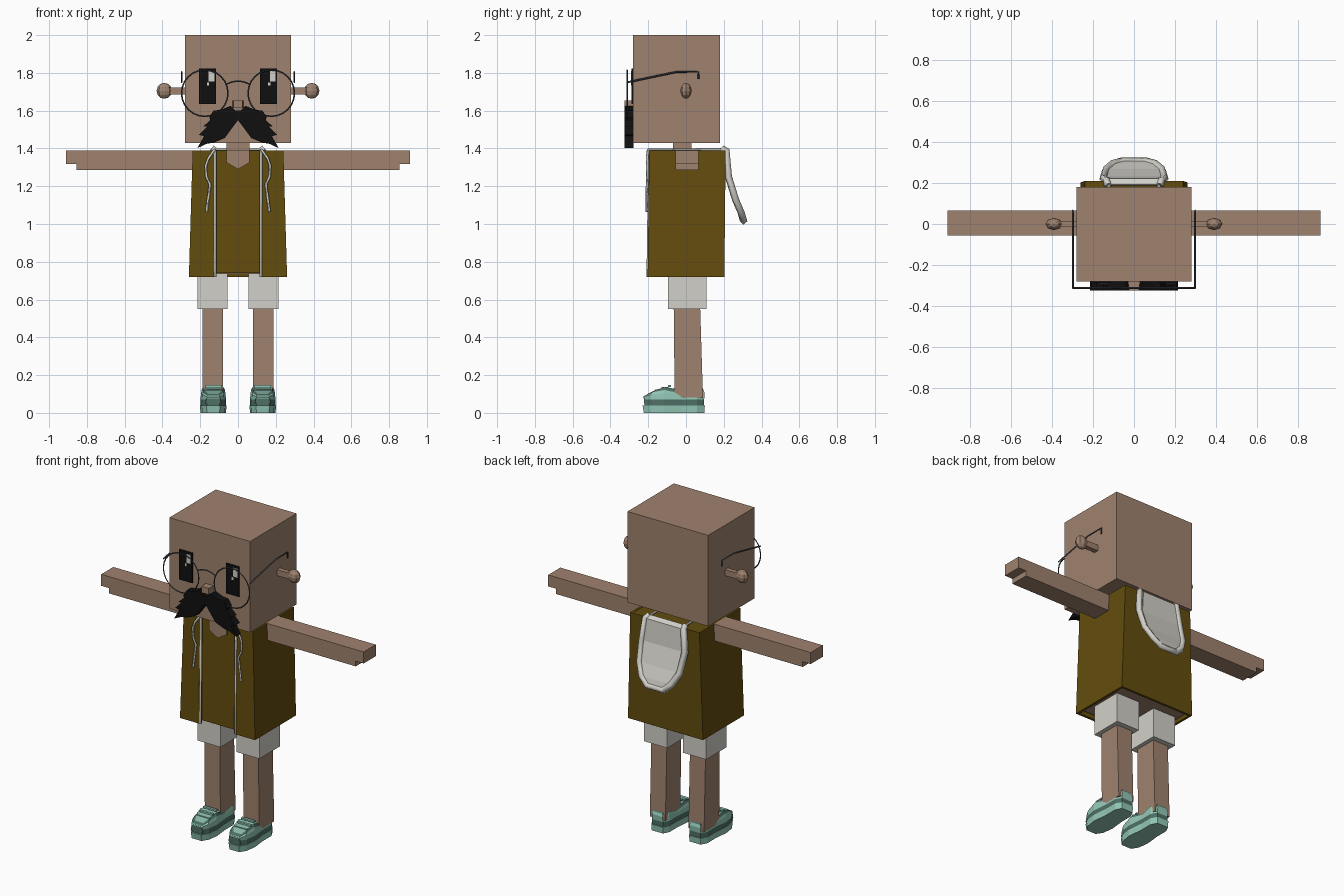
import bpy
import bmesh
import math
from mathutils import Matrix

cube = bpy.data.objects.get("Cube")
if cube:
    bpy.data.objects.remove(cube, do_unlink=True)


def material(name, rgb):
    m = bpy.data.materials.new(name)
    m.use_nodes = True
    m.diffuse_color = (*rgb, 1)
    m.node_tree.nodes["Principled BSDF"].inputs["Base Color"].default_value = (*rgb, 1)
    return m


SKIN = material("skin tan", (0.35, 0.225, 0.156))
OLIVE = material("olive brown", (0.125, 0.073, 0.004))
WHITE = material("off white", (0.64, 0.63, 0.58))
TRIM = material("trim grey", (0.42, 0.42, 0.40))
MINT = material("mint", (0.29, 0.57, 0.47))
TEAL = material("dark teal", (0.075, 0.16, 0.13))
BLACK = material("black", (0.005, 0.005, 0.005))
METAL = material("dark metal", (0.06, 0.07, 0.085))


def finish(name, bm, *mats):
    bmesh.ops.recalc_face_normals(bm, faces=bm.faces)
    me = bpy.data.meshes.new(name)
    bm.to_mesh(me)
    bm.free()
    ob = bpy.data.objects.new(name, me)
    bpy.context.collection.objects.link(ob)
    for m in mats:
        me.materials.append(m)
    return ob


def loft(name, rings, mats, caps=(True, True), rule=None):
    """Join closed rings of points; rule gives the material of each band."""
    bm = bmesh.new()
    vs = [[bm.verts.new(p) for p in r] for r in rings]
    n = len(rings[0])
    for k in range(len(vs) - 1):
        for i in range(n):
            j = (i + 1) % n
            f = bm.faces.new((vs[k][i], vs[k][j], vs[k + 1][j], vs[k + 1][i]))
            f.material_index = rule(k) if rule else 0
    if caps[0]:
        bm.faces.new(vs[0])
    if caps[1]:
        bm.faces.new(vs[-1]).material_index = rule(len(vs)) if rule else 0
    return finish(name, bm, *mats)


def rect(x0, x1, y0, y1, z):
    return [(x0, y0, z), (x1, y0, z), (x1, y1, z), (x0, y1, z)]


def box(name, x, y, z, mat):
    return loft(name, [rect(*x, *y, z[0]), rect(*x, *y, z[1])], [mat])


def front_prism(name, pts, y0, y1, mat):
    return loft(name, [[(x, y, z) for x, z in pts] for y in (y0, y1)], [mat])


def tube(name, pts, radius, mat, closed=False, sides=2):
    cu = bpy.data.curves.new(name, "CURVE")
    cu.dimensions = "3D"
    cu.bevel_depth = radius
    cu.bevel_resolution = sides - 2
    cu.use_fill_caps = True
    sp = cu.splines.new("POLY")
    sp.points.add(len(pts) - 1)
    for p, co in zip(sp.points, pts):
        p.co = (*co, 1)
    sp.use_cyclic_u = closed
    cu.materials.append(mat)
    ob = bpy.data.objects.new(name, cu)
    bpy.context.collection.objects.link(ob)
    bpy.ops.object.select_all(action="DESELECT")
    ob.select_set(True)
    bpy.context.view_layer.objects.active = ob
    bpy.ops.object.convert(target="MESH")
    return ob


# Head, neck and nose
box("head", (-0.28, 0.28), (-0.28, 0.18), (1.43, 2.0), SKIN)
box("neck", (-0.06, 0.06), (-0.07, 0.03), (1.35, 1.44), SKIN)
front_prism("neckline", [(-0.06, 1.392), (-0.06, 1.325), (0, 1.29), (0.06, 1.325), (0.06, 1.392)],
            -0.202, -0.19, SKIN)
loft("nose", [[(s * a, y, z) for s, z in ((-1, 1.615), (1, 1.615), (1, 1.655), (-1, 1.655))]
              for a, y in ((0.03, -0.275), (0.024, -0.325))], [SKIN])

# Torso under the vest, closed with skin below
loft("torso", [rect(-0.245, 0.245, -0.19, 0.185, 0.74), rect(-0.225, 0.225, -0.184, 0.195, 1.388)],
     [OLIVE], caps=(False, True))
box("hips", (-0.235, 0.235), (-0.17, 0.17), (0.735, 0.76), SKIN)

# Open-fronted vest, slightly flared at the hem
vest_rings = []
for w, f, b, z in ((0.26, -0.203, 0.203, 0.72), (0.24, -0.195, 0.21, 1.39)):
    g, t = 0.118, 0.015
    half = [(g, f), (w, f), (w, b)]
    inner = [(w - t, b - t), (w - t, f + t), (g, f + t)]
    vest_rings.append([(x, y, z) for x, y in
                       half + [(-x, y) for x, y in half[::-1]]
                       + [(-x, y) for x, y in inner[::-1]] + inner])
loft("vest", vest_rings, [OLIVE])

# Hood hanging on the back: panel rows are (y, z, half width)
rows = [(0.19, 1.397, 0.125), (0.215, 1.385, 0.135), (0.225, 1.25, 0.15),
        (0.262, 1.13, 0.14), (0.292, 1.06, 0.105), (0.305, 1.015, 0.055)]
bm = bmesh.new()
pairs = [(bm.verts.new((-w, y, z)), bm.verts.new((w, y, z))) for y, z, w in rows]
for a, b in zip(pairs, pairs[1:]):
    bm.faces.new((a[0], a[1], b[1], b[0]))
panel = finish("hood_panel", bm, WHITE)
solid = panel.modifiers.new("thickness", "SOLIDIFY")
solid.thickness = 0.014
solid.offset = 0
edge = [(w, y, z) for y, z, w in rows]
tube("hood_rim", edge + [(-x, y, z) for x, y, z in edge[::-1]], 0.02, WHITE)

# Legs, arms, ears, eyes, glasses and shoes on both sides
SHOE = [(0.035, -0.23), (0.06, -0.19), (0.07, -0.12), (0.06, -0.02), (0.06, 0.06), (0.04, 0.1)]
SHOE = SHOE + [(-x, y) for x, y in SHOE[::-1]]


def shoe_top(y):
    if y < -0.2:
        return 0.10
    if y < -0.15:
        return 0.122
    if y < -0.08:
        return 0.138
    return 0.112 if y < 0.03 else 0.138


for s, side in ((1, "left"), (-1, "right")):
    def span(a, b):
        return tuple(sorted((s * a, s * b)))

    front_prism(side + "_arm", [(s * x, z) for x, z in (
        (0.2, 1.285), (0.855, 1.285), (0.855, 1.318), (0.91, 1.318), (0.91, 1.39), (0.2, 1.39))],
        -0.055, 0.065, SKIN)
    box(side + "_shorts", span(0.055, 0.215), (-0.095, 0.108), (0.55, 0.75), WHITE)
    lx0, lx1 = span(0.08, 0.188)
    loft(side + "_leg", [rect(lx0, lx1, -0.06, 0.09, 0.08), rect(lx0, lx1, -0.065, 0.075, 0.56)], [SKIN])

    # Shoe: sole, dark band, upper and dark collar
    cx = s * 0.131
    rings = []
    for z, k in ((0, 0.97), (0.04, 1.0), (0.04, 0.96), (0.07, 0.96)):
        rings.append([(cx + x * k, y * k, z) for x, y in SHOE])
    for t, k in ((0.5, 0.93), (0.75, 0.88), (1.0, 0.78)):
        rings.append([(cx + x * k, -0.01 + (y + 0.01) * (k + 0.06), 0.07 + (shoe_top(y) - 0.07) * t)
                      for x, y in SHOE])
    loft(side + "_shoe", rings, [MINT, TEAL], rule=lambda k: 1 if k in (2, 5) else 0)
    for i in range(3):
        y, z = -0.165 + i * 0.035, 0.115 + i * 0.011
        box(side + "_lace", (cx - 0.045, cx + 0.045), (y, y + 0.016), (z, z + 0.01), MINT)
    front_prism(side + "_toe_cap", [(cx + x, z) for x, z in (
        (-0.042, 0.05), (0.042, 0.05), (0.034, 0.09), (-0.034, 0.09))], -0.222, -0.17, TEAL)

    # Ear: a stalk with a rounded faceted end
    bm = bmesh.new()
    bmesh.ops.create_uvsphere(bm, u_segments=8, v_segments=6, radius=1,
                              matrix=Matrix.Translation((s * 0.39, 0, 1.705))
                              @ Matrix.Diagonal((0.041, 0.03, 0.042, 1)))
    finish(side + "_ear_tip", bm, SKIN)
    box(side + "_ear_stalk", span(0.27, 0.38), (-0.015, 0.015), (1.685, 1.722), SKIN)

    # Eye plates with highlights on the same side of each eye
    ex = s * 0.162
    box(side + "_eye", (ex - 0.045, ex + 0.045), (-0.288, -0.279), (1.635, 1.823), BLACK)
    for x, z, w, h in ((0.007, 1.755, 0.03, 0.055), (-0.003, 1.732, 0.012, 0.018)):
        box(side + "_eye_highlight", (ex + x, ex + x + w), (-0.291, -0.287), (z, z + h), WHITE)

    # Glasses
    circle = [2 * math.pi * i / 24 for i in range(24)]
    tube(side + "_lens_rim", [(s * 0.176 + 0.123 * math.cos(a), -0.312, 1.693 + 0.123 * math.sin(a))
                              for a in circle], 0.004, METAL, closed=True)
    tube(side + "_temple", [(s * 0.298, y, z) for y, z in (
        (-0.312, 1.75), (-0.05, 1.805), (0.066, 1.805), (0.066, 1.768))], 0.005, METAL)

    # Moustache half with a ragged outer edge
    half = [(0, 1.55), (0.03, 1.51), (0.07, 1.455), (0.13, 1.43), (0.165, 1.425), (0.215, 1.402),
            (0.18, 1.465), (0.208, 1.472), (0.165, 1.515), (0.185, 1.515), (0.147, 1.55),
            (0.152, 1.565), (0.13, 1.60), (0.09, 1.605), (0.04, 1.625), (0.015, 1.60), (0, 1.60)]
    front_prism(side + "_moustache", [(s * x, z) for x, z in half], -0.325, -0.279, BLACK)

    # Vest edging over the shoulder and the loose cord
    tube(side + "_edging", [(s * 0.122, y, z) for y, z in (
        (-0.2, 0.72), (-0.194, 1.393), (0.2, 1.393))], 0.009, TRIM)
    tube(side + "_cord", [(s * x, y, z) for x, y, z in (
        (0.122, -0.2, 1.395), (0.155, -0.206, 1.35), (0.17, -0.206, 1.31), (0.167, -0.206, 1.25),
        (0.148, -0.206, 1.21), (0.157, -0.207, 1.14), (0.167, -0.207, 1.065))], 0.007, WHITE)

tube("glasses_bridge", [(x, -0.312, 1.757 - 4.5 * x * x) for x in (-0.06, -0.03, 0, 0.03, 0.06)],
     0.004, METAL)
